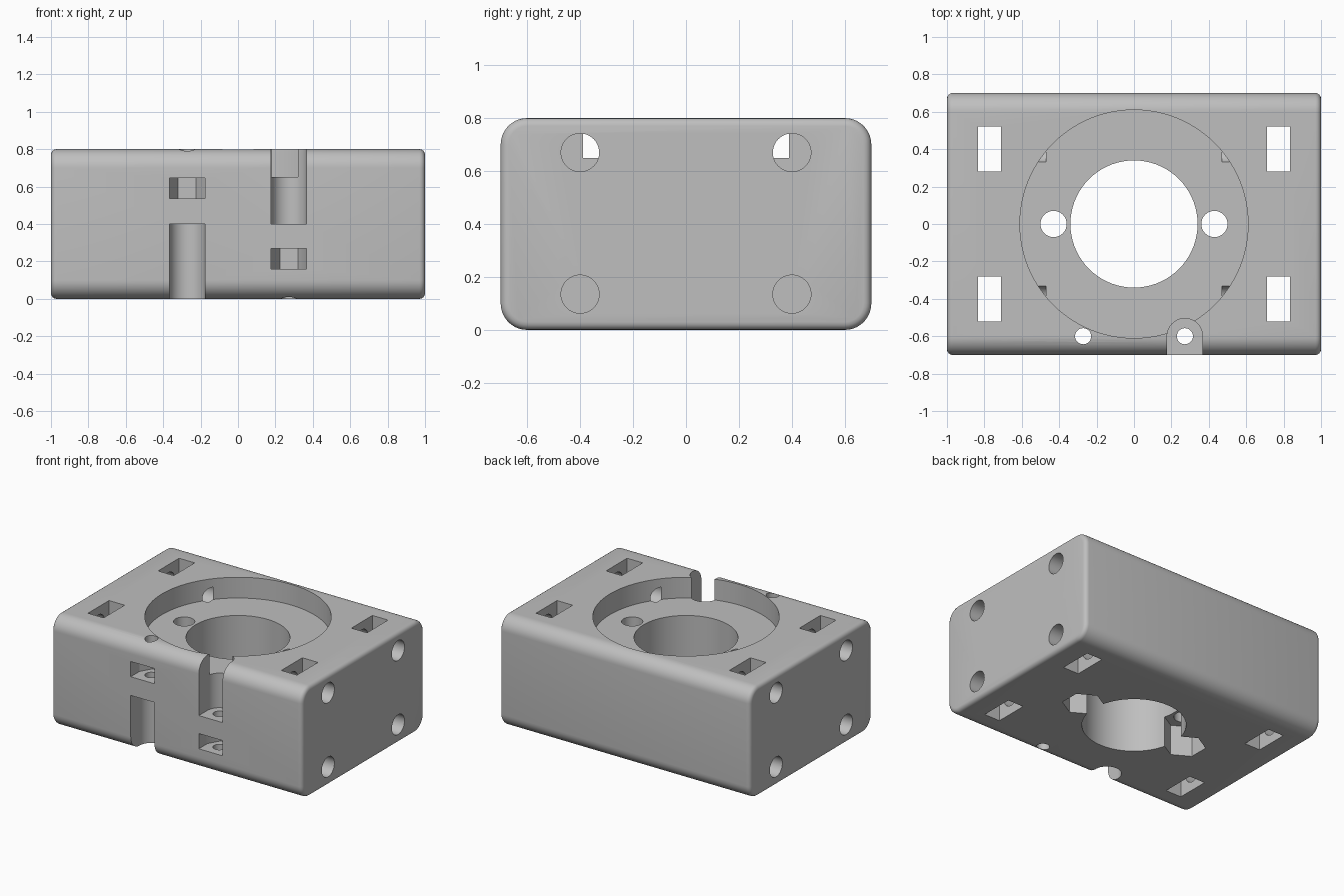
import bpy, bmesh
from math import cos, sin, pi
from mathutils import Vector

if "Cube" in bpy.data.objects:
    bpy.data.objects.remove(bpy.data.objects["Cube"])

grey = bpy.data.materials.new("plain grey")
grey.use_nodes = True
colour = (0.52, 0.52, 0.52, 1)
grey.diffuse_color = colour
grey.node_tree.nodes["Principled BSDF"].inputs["Base Color"].default_value = colour


def make_object(name, bm):
    bmesh.ops.recalc_face_normals(bm, faces=bm.faces)
    mesh = bpy.data.meshes.new(name)
    bm.to_mesh(mesh)
    bm.free()
    mesh.materials.append(grey)
    obj = bpy.data.objects.new(name, mesh)
    bpy.context.collection.objects.link(obj)
    return obj


def arc(cx, cy, r, start, end, steps):
    return [(cx + r * cos(start + (end - start) * i / steps),
             cy + r * sin(start + (end - start) * i / steps)) for i in range(steps + 1)]


def circle(cx, cy, r, steps=48):
    return arc(cx, cy, r, 0, 2 * pi, steps)[:-1]


def rect(x0, x1, y0, y1):
    return [(x0, y0), (x1, y0), (x1, y1), (x0, y1)]


def prism(name, outline, lo, hi, along_x=False):
    """Extrude an outline along z, or a y-z outline along x."""
    bm = bmesh.new()
    place = (lambda p: (lo, p[0], p[1])) if along_x else (lambda p: (p[0], p[1], lo))
    face = bm.faces.new([bm.verts.new(place(p)) for p in outline])
    moved = bmesh.ops.extrude_face_region(bm, geom=[face])["geom"]
    shift = Vector((hi - lo, 0, 0)) if along_x else Vector((0, 0, hi - lo))
    bmesh.ops.translate(bm, vec=shift, verts=[v for v in moved if isinstance(v, bmesh.types.BMVert)])
    return make_object(name, bm)


# Body: rounded long edges, with smaller rounding around both ends
r = 0.1
profile = []
for cy, cz, quarter in ((0.6, 0.7, 0), (-0.6, 0.7, 1), (-0.6, 0.1, 2), (0.6, 0.1, 3)):
    profile += arc(cy, cz, r, quarter * pi / 2, (quarter + 1) * pi / 2, 10)
body = prism("housing_block", profile, -1, 1, along_x=True)
bm = bmesh.new()
bm.from_mesh(body.data)
rims = [e for e in bm.edges if abs(e.verts[0].co.x - e.verts[1].co.x) < 0.01]
bmesh.ops.bevel(bm, geom=rims, offset=0.03, segments=4, profile=0.5, affect='EDGES')
bm.to_mesh(body.data)
bm.free()

# Central recess and through hole
cutters = [prism("recess_cutter", circle(0, 0, 0.61, 96), 0.65, 1),
           prism("centre_hole_cutter", circle(0, 0, 0.34, 72), -0.2, 0.9)]

for side in (-1, 1):
    # Screw holes in the recess floor, with nut pockets from below
    x = side * 0.43
    cutters.append(prism("floor_screw_cutter", circle(x, 0, 0.07), 0.1, 0.75))
    hexagon = arc(x, 0, 0.14, pi / 6, pi / 6 + 2 * pi, 6)[:-1]
    cutters.append(prism("nut_pocket_cutter", hexagon, -0.2, 0.22))

    # Side bores and the nut slots that cross them
    for row in (-1, 1):
        y = row * 0.4
        x0, x1 = sorted((side * 0.71, side * 0.835))
        cutters.append(prism("nut_slot_cutter", rect(x0, x1, y - 0.12, y + 0.12), -0.2, 1))
        b0, b1 = sorted((side * 0.47, side * 1.2))
        for z in (0.135, 0.67):
            cutters.append(prism("side_bore_cutter", circle(y, z, 0.072), b0, b1, along_x=True))

    # Front clamp: screw hole, rounded head channel and half-hex nut slot
    x, y, w = side * 0.272, -0.6, 0.095
    front = [(x - w, -0.9), (x + w, -0.9)]
    channel, nut = ((0.4, 1), (0.16, 0.27)) if side > 0 else ((-0.2, 0.4), (0.535, 0.645))
    cutters.append(prism("clamp_screw_cutter", circle(x, y, 0.043, 32), -0.2, 1))
    cutters.append(prism("head_channel_cutter", front + arc(x, y, w, 0, pi, 24), *channel))
    cutters.append(prism("clamp_nut_cutter", front + arc(x, y, w, 0, pi, 3), *nut))

# Cut everything out of the body
bpy.ops.object.select_all(action='DESELECT')
bpy.context.view_layer.objects.active = body
body.select_set(True)
for cutter in cutters:
    mod = body.modifiers.new("cut", 'BOOLEAN')
    mod.operation = 'DIFFERENCE'
    mod.solver = 'EXACT'
    mod.object = cutter
    bpy.ops.object.modifier_apply(modifier=mod.name)
    bpy.data.objects.remove(cutter)

bpy.ops.object.shade_smooth_by_angle(angle=pi / 6)
